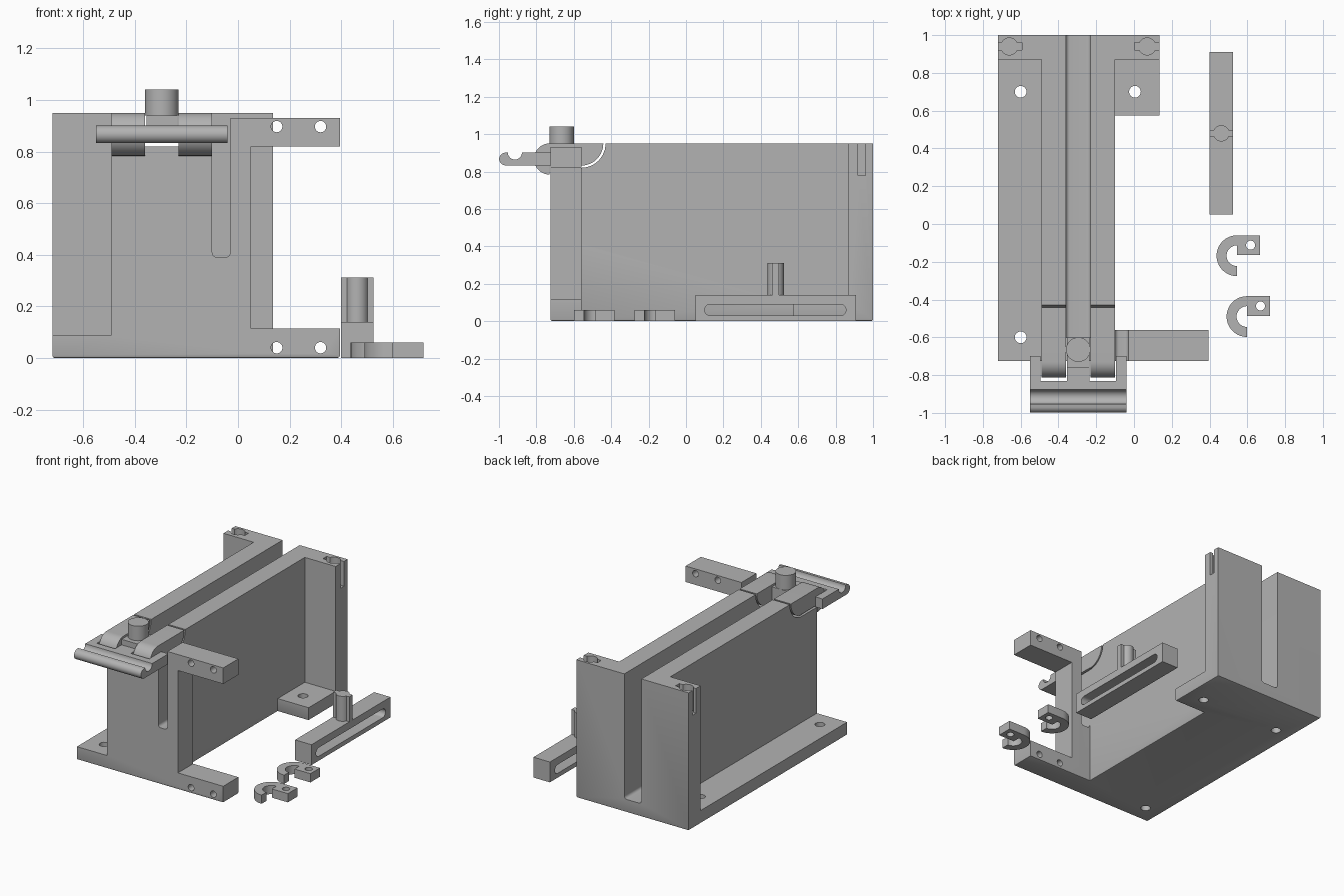
import bpy, bmesh, math

if "Cube" in bpy.data.objects:
    bpy.data.objects.remove(bpy.data.objects["Cube"])

mat = bpy.data.materials.new("grey plastic")
mat.diffuse_color = (0.45, 0.45, 0.45, 1)
mat.use_nodes = True
mat.node_tree.nodes["Principled BSDF"].inputs["Base Color"].default_value = mat.diffuse_color


def arc(cx, cy, r, a0, a1, n=12):
    return [(cx + r * math.cos(math.radians(a0 + (a1 - a0) * i / n)),
             cy + r * math.sin(math.radians(a0 + (a1 - a0) * i / n))) for i in range(n + 1)]


def circle(cx, cy, r, n=28):
    return arc(cx, cy, r, 0, 360, n)[:-1]


def rounded(x0, x1, y0, y1, r, n=6):
    return (arc(x0 + r, y0 + r, r, 180, 270, n) + arc(x1 - r, y0 + r, r, 270, 360, n)
            + arc(x1 - r, y1 - r, r, 0, 90, n) + arc(x0 + r, y1 - r, r, 90, 180, n))


def prism(name, pts, axis, lo, hi):
    """Extrude a 2D outline along one axis."""
    place = {'x': lambda a, b, t: (t, a, b), 'y': lambda a, b, t: (a, t, b),
             'z': lambda a, b, t: (a, b, t)}[axis]
    bm = bmesh.new()
    low = [bm.verts.new(place(a, b, lo)) for a, b in pts]
    top = [bm.verts.new(place(a, b, hi)) for a, b in pts]
    bm.faces.new(low)
    bm.faces.new(top)
    for i in range(len(pts)):
        j = (i + 1) % len(pts)
        bm.faces.new((low[i], low[j], top[j], top[i]))
    bmesh.ops.recalc_face_normals(bm, faces=bm.faces)
    me = bpy.data.meshes.new(name)
    bm.to_mesh(me)
    bm.free()
    me.materials.append(mat)
    ob = bpy.data.objects.new(name, me)
    bpy.context.collection.objects.link(ob)
    return ob


def box(name, x0, x1, y0, y1, z0, z1):
    return prism(name, [(x0, y0), (x1, y0), (x1, y1), (x0, y1)], 'z', z0, z1)


def combine(ob, others, op):
    """Apply booleans and discard the tools."""
    bpy.context.view_layer.objects.active = ob
    for o in others:
        m = ob.modifiers.new("b", 'BOOLEAN')
        m.operation, m.object, m.solver = op, o, 'EXACT'
        bpy.ops.object.modifier_apply(modifier=m.name)
        bpy.data.objects.remove(o)


def key_outline(cx, cy, r, half_w, half_h):
    """Circle with a flat wing on each side."""
    a = math.degrees(math.asin(half_h / r))
    return ([(cx + half_w, cy - half_h), (cx + half_w, cy + half_h)] + arc(cx, cy, r, a, 180 - a)
            + [(cx - half_w, cy + half_h), (cx - half_w, cy - half_h)]
            + arc(cx, cy, r, 180 + a, 360 - a))


# Main body: base, tall wall, back wall and front bracket
body = box("body", -0.72, -0.1, -0.725, 1, 0, 0.09)
combine(body, [
    box("wall", -0.49, -0.1, -0.725, 1, 0, 0.95),
    box("back", -0.72, 0.135, 0.87, 1, 0, 0.95),
    box("foot", -0.2, 0.135, 0.575, 1, 0, 0.09),
    box("column", -0.2, 0.05, -0.725, -0.56, 0, 0.93),
    box("lower_arm", -0.2, 0.395, -0.725, -0.56, 0, 0.115),
    box("upper_arm", -0.03, 0.395, -0.725, -0.56, 0.82, 0.93)], 'UNION')

# Softened bottom rim
bm = bmesh.new()
bm.from_mesh(body.data)
bmesh.ops.dissolve_limit(bm, angle_limit=0.01, verts=bm.verts, edges=bm.edges)
rim = [e for e in bm.edges if all(v.co.z < 1e-4 for v in e.verts)
       and len(e.link_faces) == 2 and e.calc_face_angle() > 0.5]
bmesh.ops.bevel(bm, geom=rim, offset=0.01, segments=2, profile=0.5, affect='EDGES')
bm.to_mesh(body.data)
bm.free()

# Slots, hinge pocket, key sockets and screw holes
pocket = [(-0.9, 0.82), (-0.56, 0.82)] + arc(-0.56, 0.95, 0.13, 270, 360)[1:] + [(-0.43, 1.1), (-0.9, 1.1)]
cuts = [prism("long_slot", rounded(-0.36, -0.23, 0.09, 1.2, 0.02), 'y', -0.6, 1.2),
        prism("front_slot", rounded(-0.1, -0.03, 0.39, 1.2, 0.02), 'y', -0.9, -0.55),
        prism("pocket", pocket, 'x', -0.6, -0.1)]
for cx, side in ((-0.66, -1), (0.07, 1)):
    cuts.append(prism("socket", key_outline(cx, 0.94, 0.045, 0.067, 0.02), 'z', 0.78, 1.1))
for x, y in ((-0.6, 0.7), (0.005, 0.7), (-0.6, -0.6)):
    cuts.append(prism("screw_hole", circle(x, y, 0.031), 'z', -0.1, 0.2))
for x in (0.15, 0.32):
    for z in (0.04, 0.897):
        cuts.append(prism("arm_hole", circle(x, z, 0.022), 'y', -0.9, -0.4))
combine(body, cuts, 'DIFFERENCE')

# Hinge blocks with rounded nose and rounded rear
block = ([(-0.73, 0.835), (-0.56, 0.835)] + arc(-0.56, 0.95, 0.118, 272, 360)
         + arc(-0.73, 0.867, 0.083, 90, 270, 20))
for x0 in (-0.49, -0.23):
    prism("hinge_block", block, 'x', x0, x0 + 0.13)

# Latch plate with grooved lip, windows and centre tab
lip = (arc(-0.965, 0.867, 0.034, 100, 270) + [(-0.7, 0.833), (-0.7, 0.902), (-0.872, 0.902)]
       + arc(-0.915, 0.902, 0.038, 0, -180))
plate = prism("latch_plate", lip, 'x', -0.55, -0.04)
combine(plate, [box("window", x, x + 0.14, -0.83, -0.65, 0.7, 1.1) for x in (-0.495, -0.235)],
        'DIFFERENCE')
box("latch_tab", -0.355, -0.235, -0.76, -0.6, 0.833, 0.94)
prism("latch_knob", circle(-0.295, -0.665, 0.065, 32), 'z', 0.94, 1.04)
for x in (-0.49, -0.23):
    box("latch_bridge", x, x + 0.13, -0.75, -0.7, 0.9, 0.945)

# Loose slotted bar with key peg
bar = box("slotted_bar", 0.4, 0.525, 0.05, 0.91, 0, 0.14)
combine(bar, [prism("bar_slot", rounded(0.1, 0.855, 0.03, 0.09, 0.029), 'x', 0.3, 0.6)], 'DIFFERENCE')
prism("key_peg", key_outline(0.4625, 0.48, 0.043, 0.0625, 0.018), 'z', 0.14, 0.312)

# Loose hook clips
for cx, cy in ((0.545, -0.168), (0.598, -0.49)):
    hook = (arc(cx, cy, 0.108, 90, 270, 20) + arc(cx, cy, 0.055, 270, 90, 16)
            + [(cx, cy + 0.004), (cx + 0.122, cy + 0.004), (cx + 0.122, cy + 0.108)])
    clip = prism("hook_clip", hook, 'z', 0, 0.06)
    combine(clip, [prism("clip_hole", circle(cx + 0.072, cy + 0.056, 0.024), 'z', -0.1, 0.2)], 'DIFFERENCE')

# Smooth curves, keep hard edges
for ob in bpy.context.scene.objects:
    ob.select_set(True)
bpy.context.view_layer.objects.active = body
bpy.ops.object.shade_smooth_by_angle(angle=math.radians(30))
